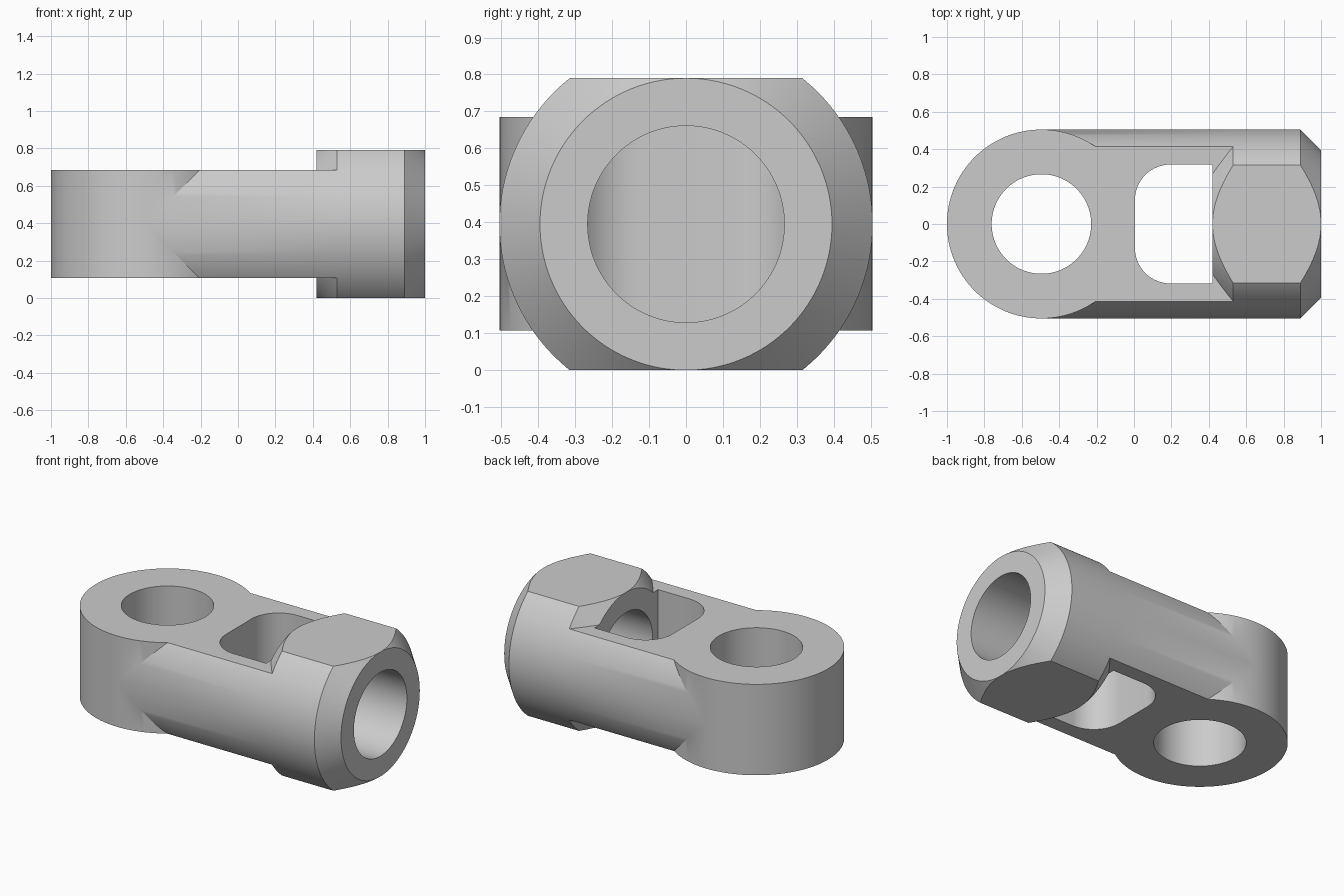
import bpy, bmesh, math

if "Cube" in bpy.data.objects:
    bpy.data.objects.remove(bpy.data.objects["Cube"])

SEG = 128
CZ = 0.395       # height of the barrel axis
R = 0.505        # barrel and eye radius
RC = 0.395       # chamfered end radius

steel = bpy.data.materials.new("plain grey")
steel.diffuse_color = (0.60, 0.60, 0.60, 1)
steel.use_nodes = True
steel.node_tree.nodes["Principled BSDF"].inputs["Base Color"].default_value = steel.diffuse_color


def make(name, bm):
    bmesh.ops.recalc_face_normals(bm, faces=bm.faces[:])
    me = bpy.data.meshes.new(name)
    bm.to_mesh(me)
    bm.free()
    me.materials.append(steel)
    ob = bpy.data.objects.new(name, me)
    bpy.context.collection.objects.link(ob)
    return ob


def loft(name, rings):
    """Solid skinned through equal-length rings of points, capped at both ends."""
    bm = bmesh.new()
    vs = [[bm.verts.new(p) for p in ring] for ring in rings]
    n = len(vs[0])
    for a, b in zip(vs, vs[1:]):
        for i in range(n):
            j = (i + 1) % n
            bm.faces.new((a[i], a[j], b[j], b[i]))
    bm.faces.new(vs[0])
    bm.faces.new(vs[-1])
    return make(name, bm)


def circle(r):
    return [(r * math.cos(2 * math.pi * i / SEG), r * math.sin(2 * math.pi * i / SEG))
            for i in range(SEG)]


def turned_x(name, profile):
    return loft(name, [[(x, a, CZ + b) for a, b in circle(r)] for x, r in profile])


def upright(name, outline, z0, z1):
    return loft(name, [[(x, y, z) for x, y in outline] for z in (z0, z1)])


def slab(name, z0, z1):
    return upright(name, [(-2, -2), (2, -2), (2, 2), (-2, 2)], z0, z1)


def boolean(target, tool, op):
    m = target.modifiers.new(op, 'BOOLEAN')
    m.operation, m.object, m.solver = op, tool, 'EXACT'
    bpy.context.view_layer.objects.active = target
    bpy.ops.object.modifier_apply(modifier=m.name)
    bpy.data.objects.remove(tool)


# Eye and round shank, milled to a flat slab
body = turned_x("rod_end_body", [(-0.495, R), (0.53, R)])
eye_ring = [(x - 0.495, y) for x, y in circle(R)]
boolean(body, upright("eye", eye_ring, -0.4, 1.2), 'UNION')
boolean(body, slab("shank_slab", 0.108, 0.685), 'INTERSECT')

# Eye hole
hole = [(x - 0.495, y) for x, y in circle(0.266)]
boolean(body, upright("eye_hole", hole, -0.5, 1.3), 'DIFFERENCE')

# Head chamfered at both ends, with flats on top and bottom
head = turned_x("head", [(0.42, RC), (0.53, R), (0.89, R), (1.0, RC)])
boolean(head, slab("head_slab", 0.0, 0.79), 'INTERSECT')
boolean(body, head, 'UNION')

# Window with two rounded corners next to the eye
W, CR, X0 = 0.318, 0.19, 0.005
outline = [(0.42, -W), (0.42, W)]
for start, cy in ((90, W - CR), (180, CR - W)):
    for i in range(17):
        a = math.radians(start + 90 * i / 16)
        outline.append((X0 + CR + CR * math.cos(a), cy + CR * math.sin(a)))
boolean(body, upright("window", outline, -0.5, 1.3), 'DIFFERENCE')

# Bore from the head into the window
boolean(body, turned_x("bore", [(0.25, 0.266), (1.2, 0.266)]), 'DIFFERENCE')

# Smooth shading with sharp edges kept
bpy.ops.object.select_all(action='DESELECT')
body.select_set(True)
bpy.context.view_layer.objects.active = body
bpy.ops.object.shade_smooth_by_angle(angle=math.radians(25))
